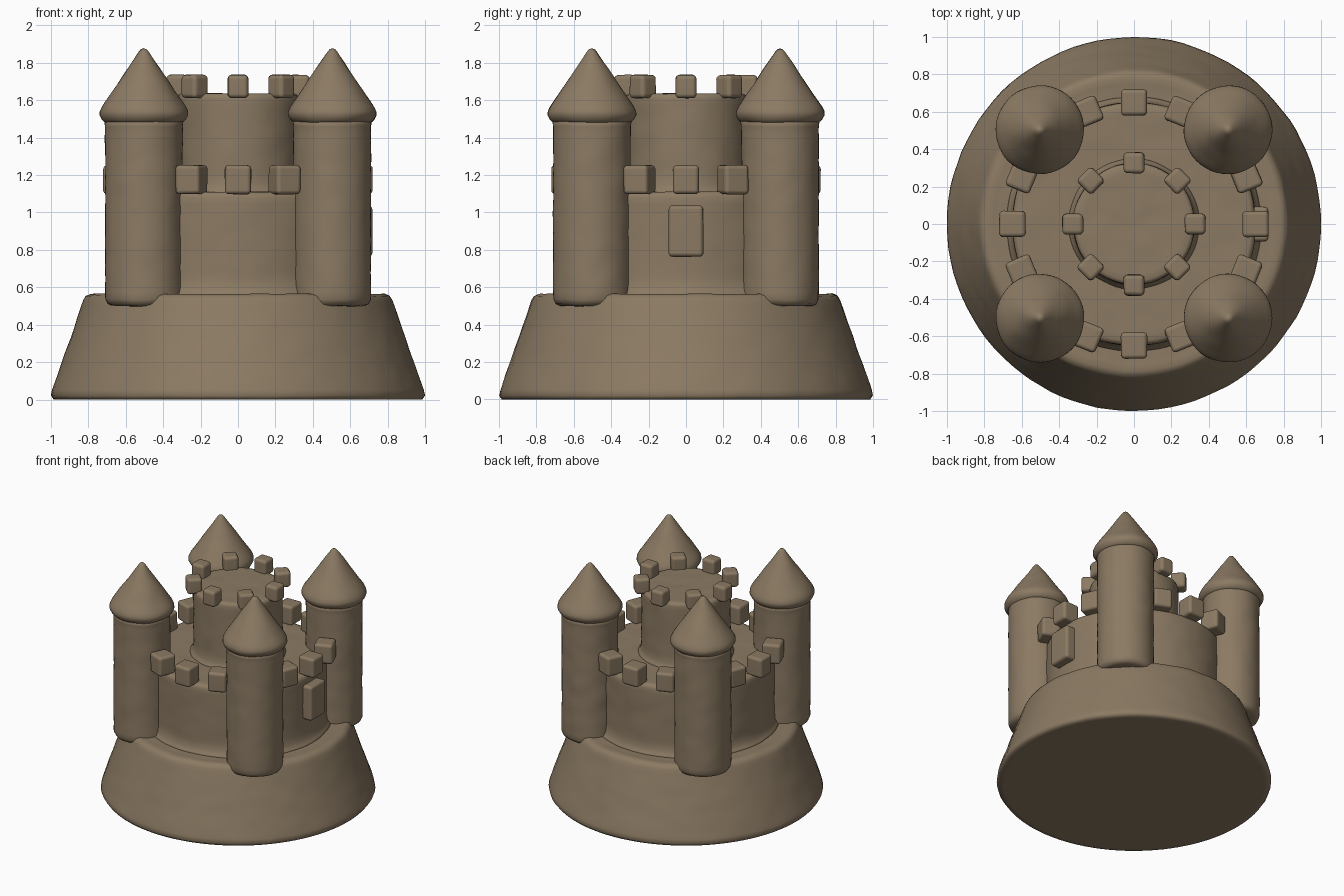
import bpy, bmesh, math
from mathutils import Vector, Matrix, noise

if "Cube" in bpy.data.objects:
    bpy.data.objects.remove(bpy.data.objects["Cube"])

sand = bpy.data.materials.new("wet_sand")
sand.diffuse_color = (0.26, 0.195, 0.125, 1)
sand.use_nodes = True
sand.node_tree.nodes["Principled BSDF"].inputs["Base Color"].default_value = sand.diffuse_color


def finish(name, bm, wobble=0.004):
    """Roughen the surface slightly like packed sand, then make the object."""
    bmesh.ops.recalc_face_normals(bm, faces=bm.faces)
    for v in bm.verts:
        if v.co.z > 0.001:
            v.co += noise.noise_vector(v.co * 9) * wobble
    for f in bm.faces:
        f.smooth = True
    me = bpy.data.meshes.new(name)
    bm.to_mesh(me)
    bm.free()
    me.materials.append(sand)
    ob = bpy.data.objects.new(name, me)
    bpy.context.collection.objects.link(ob)
    return ob


def resample(profile, step):
    pts = []
    for a, b in zip(profile, profile[1:]):
        a, b = Vector(a), Vector(b)
        n = max(1, round((b - a).length / step))
        pts += [a.lerp(b, i / n) for i in range(n)]
    return pts + [Vector(profile[-1])]


def lathe(name, profile, x=0, y=0, seg=64, step=0.035):
    """Spin an (r, z) profile that starts and ends on the axis."""
    bm = bmesh.new()
    rings = []
    for r, z in resample(profile, step):
        n = 1 if r < 1e-5 else seg
        rings.append([bm.verts.new((x + r * math.cos(2 * math.pi * i / seg),
                                    y + r * math.sin(2 * math.pi * i / seg), z))
                      for i in range(n)])
    for a, b in zip(rings, rings[1:]):
        for i in range(seg):
            j = (i + 1) % seg
            quad = [a[i % len(a)], a[j % len(a)], b[j % len(b)], b[i % len(b)]]
            bm.faces.new(list(dict.fromkeys(quad)))
    return finish(name, bm)


def soft_box(name, size, radius, angle, z, bevel):
    """Rounded block set at a distance from the axis, turned to face outward."""
    bm = bmesh.new()
    bmesh.ops.create_cube(bm, size=1)
    bmesh.ops.scale(bm, vec=size, verts=bm.verts)
    bmesh.ops.bevel(bm, geom=bm.edges[:], offset=bevel, segments=4,
                    profile=0.5, affect='EDGES')
    m = Matrix.Rotation(angle, 4, 'Z') @ Matrix.Translation((radius, 0, z))
    bmesh.ops.transform(bm, matrix=m, verts=bm.verts)
    ob = finish(name, bm, 0.003)
    ob.modifiers.new("even_shading", 'WEIGHTED_NORMAL')
    return ob


# Sloping mound
lathe("mound", [(0, 0), (0.985, 0), (1.0, 0.02), (0.993, 0.05), (0.825, 0.53),
                (0.812, 0.553), (0.785, 0.565), (0.75, 0.56), (0, 0.56)], seg=96)

# Round curtain wall with its deck
lathe("curtain_wall", [(0, 0.54), (0.69, 0.55), (0.67, 0.57), (0.655, 0.60),
                       (0.65, 0.65), (0.65, 1.08), (0.642, 1.102),
                       (0.625, 1.11), (0.38, 1.11), (0, 1.11)], seg=96)

# Central keep
lathe("keep", [(0, 1.08), (0.36, 1.10), (0.34, 1.118), (0.328, 1.15), (0.325, 1.2),
               (0.325, 1.61), (0.32, 1.628), (0.305, 1.635), (0, 1.635)])

# Wall battlements, leaving out the four hidden inside the towers
for i in range(16):
    if i % 4 != 2:
        soft_box(f"wall_merlon_{i}", (0.14, 0.14, 0.155), 0.65,
                 math.radians(22.5 * i), 1.175, 0.022)

# Keep battlements
for i in range(8):
    soft_box(f"keep_merlon_{i}", (0.112, 0.112, 0.125), 0.327,
             math.radians(45 * i), 1.673, 0.024)

# Four corner towers with cone roofs
for sx, side in ((-1, "left"), (1, "right")):
    for sy, end in ((-1, "front"), (1, "back")):
        lathe(f"tower_{end}_{side}", [(0, 0.495), (0.17, 0.50), (0.195, 0.51), (0.207, 0.535),
                                      (0.207, 1.46), (0.212, 1.49), (0, 1.52)],
              sx * 0.503, sy * 0.503, 48)
        lathe(f"tower_roof_{end}_{side}", [(0, 1.46), (0.205, 1.478), (0.225, 1.497), (0.237, 1.52),
                                           (0.236, 1.54), (0.224, 1.565), (0.028, 1.855),
                                           (0.015, 1.871), (0, 1.876)],
              sx * 0.503, sy * 0.503, 48)

# Raised window block on the right side of the wall
soft_box("window_block", (0.11, 0.185, 0.275), 0.663, 0, 0.9, 0.022)
